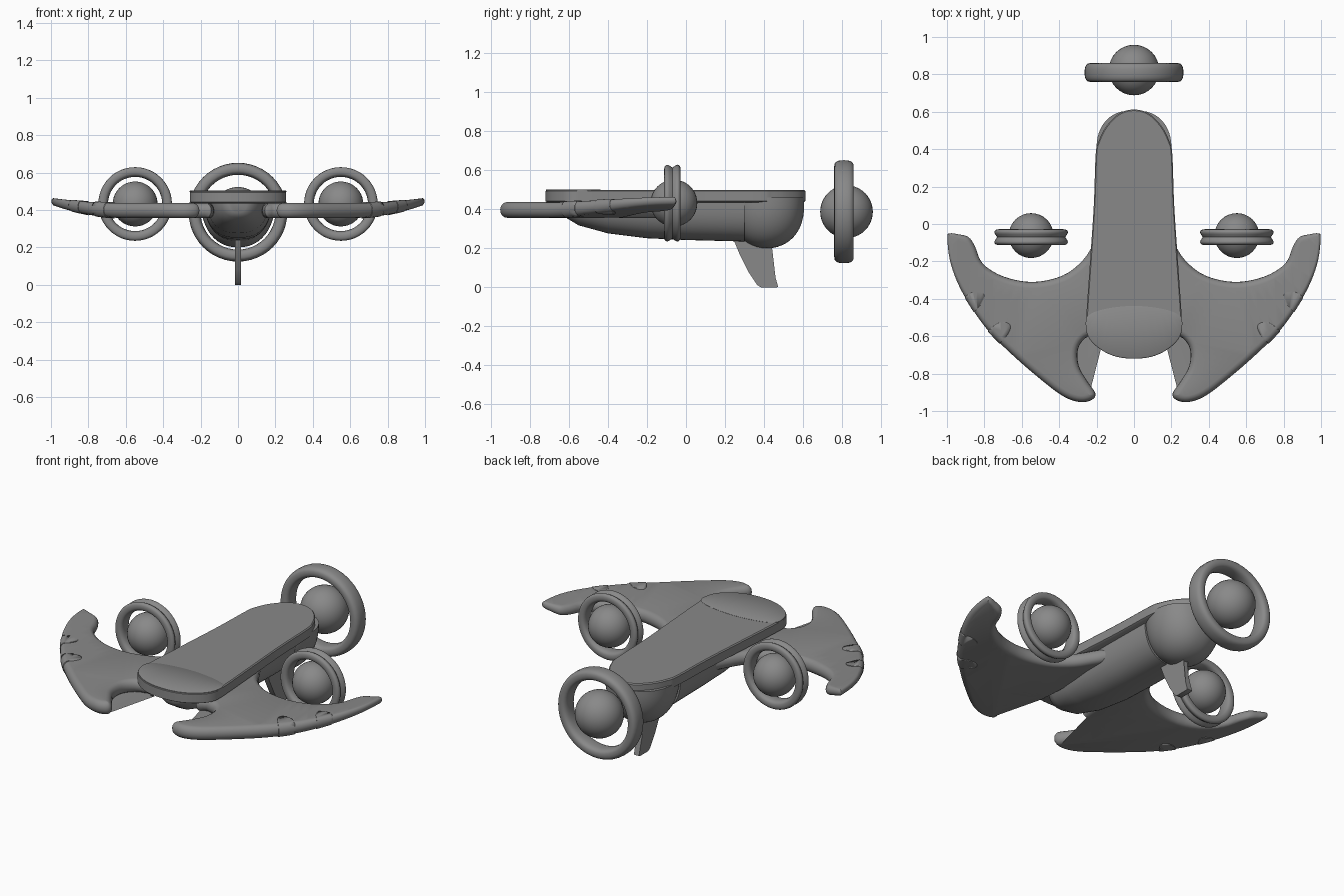
import bpy, bmesh, math
from mathutils import Vector

if "Cube" in bpy.data.objects:
    bpy.data.objects.remove(bpy.data.objects["Cube"])

grey = bpy.data.materials.new("hull_grey")
grey.use_nodes = True
COLOUR = (0.25, 0.25, 0.25, 1)
grey.diffuse_color = COLOUR
grey.node_tree.nodes["Principled BSDF"].inputs["Base Color"].default_value = COLOUR


def finish(name, bm, angle=35):
    bmesh.ops.recalc_face_normals(bm, faces=bm.faces)
    mesh = bpy.data.meshes.new(name)
    bm.to_mesh(mesh)
    bm.free()
    mesh.materials.append(grey)
    obj = bpy.data.objects.new(name, mesh)
    bpy.context.collection.objects.link(obj)
    select(obj)
    bpy.ops.object.shade_smooth_by_angle(angle=math.radians(angle))
    return obj


def select(obj):
    bpy.ops.object.select_all(action='DESELECT')
    obj.select_set(True)
    bpy.context.view_layer.objects.active = obj


def smooth_loop(points, steps=5):
    """Closed smooth curve through the points, counter-clockwise."""
    p = [Vector(q) for q in points]
    n = len(p)
    out = []
    for i in range(n):
        a, b, c, d = p[i - 1], p[i], p[(i + 1) % n], p[(i + 2) % n]
        for s in range(steps):
            t = s / steps
            out.append(0.5 * (2 * b + (c - a) * t + (2 * a - 5 * b + 4 * c - d) * t * t
                              + (3 * b - a - 3 * c + d) * t ** 3))
    area = sum(out[i - 1].cross(out[i]) for i in range(len(out)))
    return out if area > 0 else out[::-1]


def bridge(bm, rings):
    """Join equal closed rings of vertices and cap both ends."""
    for a, b in zip(rings, rings[1:]):
        for i in range(len(a)):
            bm.faces.new((a[i - 1], a[i], b[i], b[i - 1]))
    bmesh.ops.triangulate(bm, faces=[bm.faces.new(rings[0][::-1]), bm.faces.new(rings[-1])])


def slab(outline, layers, thin=lambda x: 1):
    """Stack inset copies of an outline, given as (inset, height)."""
    bm = bmesh.new()
    n = len(outline)
    rings = []
    for inset, z in layers:
        ring = []
        for i, q in enumerate(outline):
            d = (outline[(i + 1) % n] - outline[i - 1]).normalized()
            v = q + Vector((-d.y, d.x)) * inset * thin(q.x)
            ring.append(bm.verts.new((v.x, v.y, z)))
        rings.append(ring)
    bridge(bm, rings)
    return bm


def loft(name, stations, top, fullness):
    """Rounded belly: stations are (y, half width, bottom)."""
    bm = bmesh.new()
    rings = []
    for y, w, bottom in stations:
        ring = []
        for k in range(25):
            a = math.pi * k / 24
            c = math.cos(a)
            x = math.copysign(abs(c) ** fullness, c) * w
            z = top - (top - bottom) * max(math.sin(a), 0) ** fullness
            ring.append(bm.verts.new((x, y, z)))
        rings.append(ring)
    bridge(bm, rings)
    return finish(name, bm, 45)


# Flat top deck
half = [(0, -0.72), (0.11, -0.705), (0.2, -0.655), (0.25, -0.59), (0.255, -0.5), (0.235, -0.2),
        (0.215, 0.1), (0.205, 0.37), (0.19, 0.44), (0.15, 0.52), (0.08, 0.59), (0, 0.612)]
deck_outline = smooth_loop(half + [(-x, y) for x, y in half[-2:0:-1]])
finish("deck", slab(deck_outline, [(0.012, 0.435), (0, 0.442), (0, 0.494), (0.006, 0.5)]))

# Thin nose plate with an arched rear edge
front = [(x, y) for x, y in half[:5]]
arc = [(0.17, -0.455), (0, -0.435), (-0.17, -0.455)]
nose_outline = smooth_loop(front + arc + [(-x, y) for x, y in front[:0:-1]])
finish("nose_plate", slab(nose_outline, [(0.003, 0.495), (0.003, 0.501), (0.006, 0.503)]))

# Keel under the deck and the rear bulb
loft("keel", [(-0.64, 0.05, 0.385), (-0.62, 0.09, 0.36), (-0.55, 0.13, 0.318), (-0.4, 0.165, 0.277),
              (-0.2, 0.18, 0.252), (0, 0.18, 0.243), (0.3, 0.175, 0.235)], 0.46, 0.8)
bulb = []
for k in range(1, 24):
    c = -math.cos(math.pi * k / 24)
    s = math.sqrt(1 - c * c)
    bulb.append((0.415 + 0.192 * c, 0.2 * s ** 0.8, 0.45 - 0.25 * s ** 0.75))
loft("rear_bulb", bulb, 0.46, 0.9)

# Wing: rounded slab that thins and lifts towards the tip
wing_points = [(0.13, 0.0), (0.2, -0.08), (0.27, -0.19), (0.38, -0.275), (0.54, -0.31), (0.7, -0.28),
               (0.81, -0.21), (0.85, -0.12), (0.885, -0.07), (0.94, -0.055), (0.985, -0.05),
               (0.998, -0.07), (0.985, -0.19), (0.945, -0.31), (0.88, -0.43), (0.78, -0.57),
               (0.65, -0.7), (0.5, -0.83), (0.38, -0.92), (0.29, -0.952), (0.225, -0.94),
               (0.207, -0.905), (0.25, -0.84), (0.295, -0.76), (0.3, -0.67), (0.26, -0.61),
               (0.2, -0.59), (0.13, -0.56)]
wing_outline = smooth_loop(wing_points, 4)


def tip(x):
    return max(0, (x - 0.6) / 0.4) ** 2


def wing(name, grow=0):
    r = 0.04
    layers = []
    for k in range(9):
        a = math.pi * (k / 8 - 0.5)
        layers.append((0.034 * (1 - math.cos(a)) - grow, (r + grow) * math.sin(a)))
    bm = slab(wing_outline, layers, lambda x: 1 - 0.6 * tip(x))
    for k in range(8):
        bmesh.ops.bisect_plane(bm, geom=bm.verts[:] + bm.edges[:] + bm.faces[:],
                               plane_co=(0.62 + 0.045 * k, 0, 0), plane_no=(1, 0, 0))
    for v in bm.verts:
        t = min(tip(v.co.x), 1)
        v.co.z = 0.397 + 0.05 * t + v.co.z * (1 - 0.55 * t)
    return finish(name, bm, 50)


def mirror(obj):
    mod = obj.modifiers.new("mirror", 'MIRROR')
    mod.use_mirror_merge = False


mirror(wing("wings"))

# Shallow bands wrapped over the leading edge
tongue = [(0, 0), (0.02, 0.022), (0.07, 0.018), (0.12, -0.02), (0.18, -0.07),
          (0.13, -0.15), (0.06, -0.09), (0.015, -0.04)]
for label, bx, by in (("outer", 0.8, -0.385), ("inner", 0.66, -0.55)):
    band = wing(label + "_edge_bands", 0.004)
    shape = smooth_loop([(bx + x, by + y) for x, y in tongue])
    cutter = finish("band_cutter", slab(shape, [(0, 0.2), (0, 0.6)]))
    cutter.hide_render = True
    mod = band.modifiers.new("cut", 'BOOLEAN')
    mod.operation = 'INTERSECT'
    mod.object = cutter
    select(band)
    bpy.ops.object.modifier_apply(modifier="cut")
    bpy.data.objects.remove(cutter)
    mirror(band)

# Swept fin below the bulb
fin_side = [(0.23, 0.3), (0.43, 0.3), (0.432, 0.18), (0.445, 0.1), (0.472, 0.004), (0.465, 0),
            (0.385, 0), (0.365, 0.012), (0.32, 0.08), (0.275, 0.17), (0.25, 0.23)]
bm = bmesh.new()
rings = [[bm.verts.new((x, y, z)) for y, z in fin_side] for x in (-0.017, 0.017)]
bridge(bm, rings)
finish("lower_fin", bm)


# Orbs, each inside an upright ring
def ring_and_orb(name, centre, orb_y, orb_r, outer, inner, half_depth, groove):
    bm = bmesh.new()
    rc, hr = (outer + inner) / 2, (outer - inner) / 2
    count, segs = 24, 48
    grid = []
    for i in range(segs):
        around = math.tau * i / segs
        loop = []
        for k in range(count):
            a = math.tau * k / count
            c, s = math.cos(a), math.sin(a)
            y = half_depth * math.copysign(abs(c) ** 0.75, c)
            r = rc + hr * math.copysign(abs(s) ** 0.75, s)
            if s > 0:
                r -= groove * math.exp(-(y / (0.4 * half_depth)) ** 2)
            loop.append(bm.verts.new((centre[0] + r * math.cos(around), centre[1] + y,
                                      centre[2] + r * math.sin(around))))
        grid.append(loop)
    for i in range(segs):
        for k in range(count):
            bm.faces.new((grid[i - 1][k - 1], grid[i - 1][k], grid[i][k], grid[i][k - 1]))
    finish(name + "_ring", bm, 60)
    bm = bmesh.new()
    bmesh.ops.create_uvsphere(bm, u_segments=32, v_segments=20, radius=orb_r)
    bmesh.ops.translate(bm, verts=bm.verts, vec=(centre[0], orb_y, centre[2]))
    finish(name + "_orb", bm, 60)


ring_and_orb("rear", (0, 0.81, 0.388), 0.823, 0.135, 0.264, 0.2, 0.05, 0)
for side, x in (("left", 0.55), ("right", -0.55)):
    ring_and_orb(side, (x, -0.07, 0.432), -0.062, 0.12, 0.202, 0.145, 0.042, 0.02)
